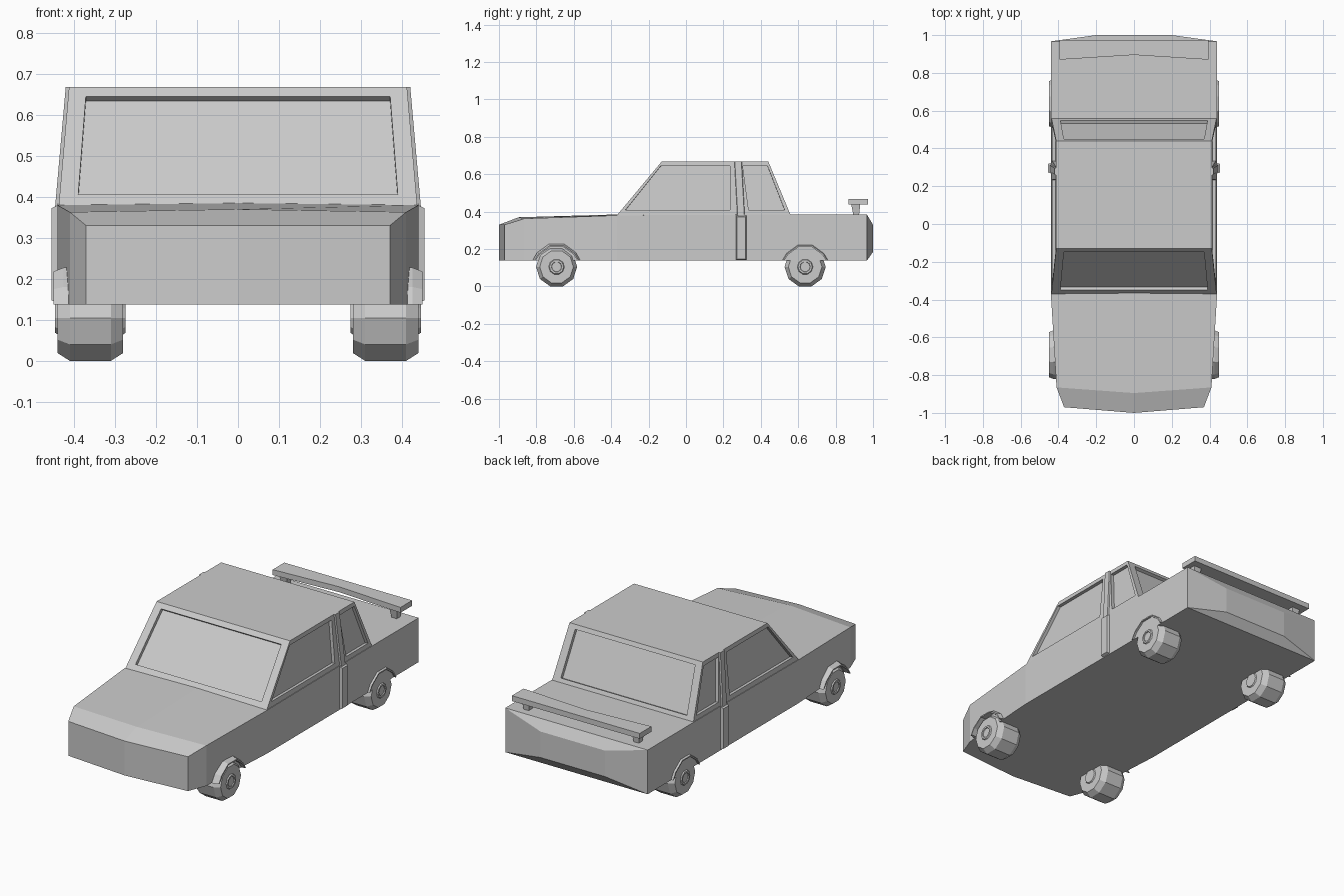
import bpy, math
from mathutils import Vector

if "Cube" in bpy.data.objects:
    bpy.data.objects.remove(bpy.data.objects["Cube"])


def make(name, verts, faces):
    me = bpy.data.meshes.new(name)
    me.from_pydata(verts, [], faces)
    ob = bpy.data.objects.new(name, me)
    bpy.context.collection.objects.link(ob)
    return fix(ob)


def fix(ob):
    import bmesh
    bm = bmesh.new()
    bm.from_mesh(ob.data)
    bmesh.ops.remove_doubles(bm, verts=bm.verts, dist=1e-5)
    bmesh.ops.recalc_face_normals(bm, faces=bm.faces)
    bm.to_mesh(ob.data)
    bm.free()
    return ob


def loft(name, rings, caps=True, closed=False):
    """Skin a list of equal-length point rings."""
    n, m = len(rings[0]), len(rings)
    verts = [p for r in rings for p in r]
    faces = [(i * n + j, i * n + (j + 1) % n,
              (i + 1) % m * n + (j + 1) % n, (i + 1) % m * n + j)
             for i in range(m if closed else m - 1) for j in range(n)]
    if caps and not closed:
        faces += [tuple(range(n)), tuple(range((m - 1) * n, m * n))]
    return make(name, verts, faces)


def circle(x, r, y, z, n=10):
    return [(x, y + r * math.cos(2 * math.pi * i / n), z + r * math.sin(2 * math.pi * i / n))
            for i in range(n)]


# Lower body: sections (centre y, side y, half width, centre top z, side top z)
FLOOR = 0.138
sections = [(-1.0, -0.97, 0.37, 0.33, 0.33), (-0.895, -0.865, 0.41, 0.37, 0.363),
            (-0.37, -0.37, 0.44, 0.385, 0.38), (0.56, 0.56, 0.44, 0.385, 0.385),
            (0.967, 0.967, 0.44, 0.385, 0.385)]
verts, faces = [], []
for yc, ys, x, zc, zs in sections:
    verts += [(-x, ys, FLOOR), (-x, ys, zs), (0, yc, zc), (x, ys, zs), (x, ys, FLOOR), (0, yc, FLOOR)]
for i in range(len(sections) - 1):
    for j in range(6):
        k = (j + 1) % 6
        faces.append((i * 6 + j, i * 6 + k, i * 6 + 6 + k, i * 6 + 6 + j))
faces += [(0, 1, 2, 5), (5, 2, 3, 4)]
# Bulged tail panel
b, t = 24, len(verts)
verts += [(-0.2, 1.0, 0.185), (-0.2, 1.0, 0.33), (0.2, 1.0, 0.33), (0.2, 1.0, 0.185)]
faces += [(t, t + 1, t + 2, t + 3), (b, b + 1, t + 1, t), (b + 1, b + 2, b + 3, t + 2, t + 1),
          (b + 3, b + 4, t + 3, t + 2), (b + 4, b + 5, b, t, t + 3)]
make("lower_body", verts, faces)

# Cabin: every wall is a framed panel with a recessed window
verts, faces = [], []


def wall(a, b, c, d, u0, u1, v0, v1, depth=0.018):
    """a-b bottom edge, d-c top edge, window spans u0..u1, v0..v1."""
    a, b, c, d = map(Vector, (a, b, c, d))
    nrm = (b - a).cross(d - a).normalized()
    if nrm.dot((a + c) / 2 - Vector((0, 0.1, 0.45))) < 0:
        nrm.negate()
    win = [a.lerp(b, u).lerp(d.lerp(c, u), v) for u, v in ((u0, v0), (u1, v0), (u1, v1), (u0, v1))]
    s = len(verts)
    verts.extend([a, b, c, d] + win + [p - nrm * depth for p in win])
    for i in range(4):
        j = (i + 1) % 4
        faces.append((s + i, s + j, s + 4 + j, s + 4 + i))
        faces.append((s + 4 + i, s + 4 + j, s + 8 + j, s + 8 + i))
    faces.append((s + 8, s + 9, s + 10, s + 11))


BZ, TZ, BX, TX = 0.38, 0.668, 0.437, 0.412
bf, bm_, br, tf, tm, tr = -0.37, 0.29, 0.56, -0.13, 0.27, 0.44
wall((-BX, bf, BZ), (BX, bf, BZ), (TX, tf, TZ), (-TX, tf, TZ), 0.052, 0.948, 0.09, 0.92)
wall((-BX, br, BZ), (BX, br, BZ), (TX, tr, TZ), (-TX, tr, TZ), 0.052, 0.948, 0.09, 0.92)
for s in (-1, 1):
    wall((s * BX, bf, BZ), (s * BX, bm_, BZ), (s * TX, tm, TZ), (s * TX, tf, TZ), 0.035, 0.915, 0.1, 0.92)
    wall((s * BX, bm_, BZ), (s * BX, br, BZ), (s * TX, tr, TZ), (s * TX, tm, TZ), 0.18, 0.92, 0.1, 0.92)
s = len(verts)
verts += [(-TX, tf, TZ), (TX, tf, TZ), (TX, tm, TZ), (TX, tr, TZ), (-TX, tr, TZ), (-TX, tm, TZ)]
faces.append(tuple(range(s, s + 6)))
make("cabin", verts, faces)

for s, side in ((-1, "left"), (1, "right")):
    # Door pillar: lower block and slanted upper strip
    loft(f"pillar_lower_{side}", [
        [(s * 0.43, 0.265, z0), (s * 0.43, 0.325, z0), (s * 0.455, 0.318, z1), (s * 0.455, 0.272, z1)]
        for z0, z1 in ((FLOOR, 0.148), (0.385, 0.372))])
    loft(f"pillar_upper_{side}", [
        [(s * x, y, z), (s * x, y + 0.045, z), (s * (x + 0.018), y + 0.04, z), (s * (x + 0.018), y + 0.005, z)]
        for x, y, z in ((0.428, 0.272, 0.375), (0.402, 0.256, TZ))])
    for y, end in ((-0.692, "front"), (0.637, "rear")):
        # Ten-sided wheel with raised hub on both faces
        profile = ((0.274, 0.028), (0.274, 0.038), (0.28, 0.042), (0.28, 0.09), (0.31, 0.11),
                   (0.41, 0.11), (0.44, 0.09), (0.44, 0.042), (0.446, 0.038), (0.446, 0.028),
                   (0.441, 0.026))
        loft(f"wheel_{end}_{side}", [circle(s * x, r, y, 0.105) for x, r in profile])
        # Wheel arch lip: upper part of a chamfered ring
        rings = []
        for i in range(6):
            a = math.radians(36 * i)
            ring = []
            for x, r in ((0.39, 0.112), (0.45, 0.112), (0.45, 0.119), (0.425, 0.129), (0.39, 0.129)):
                ring.append((s * x, y + r * math.cos(a), max(FLOOR, 0.105 + r * math.sin(a))))
            rings.append(ring)
        loft(f"arch_{end}_{side}", rings)
    # Spoiler strut
    loft(f"spoiler_strut_{side}", [
        [(s * x0, y0, z), (s * x1, y0, z), (s * x1, y1, z), (s * x0, y1, z)]
        for x0, x1, y0, y1, z in ((0.325, 0.355, 0.895, 0.925, 0.38), (0.315, 0.365, 0.883, 0.932, 0.442))])

# Spoiler blade with a swept front edge
loft("spoiler_blade", [[(x, y, 0.438), (x, 0.973, 0.438), (x, 0.973, 0.468), (x, y, 0.468)]
                       for x, y in ((-0.395, 0.87), (0, 0.895), (0.395, 0.87))])
